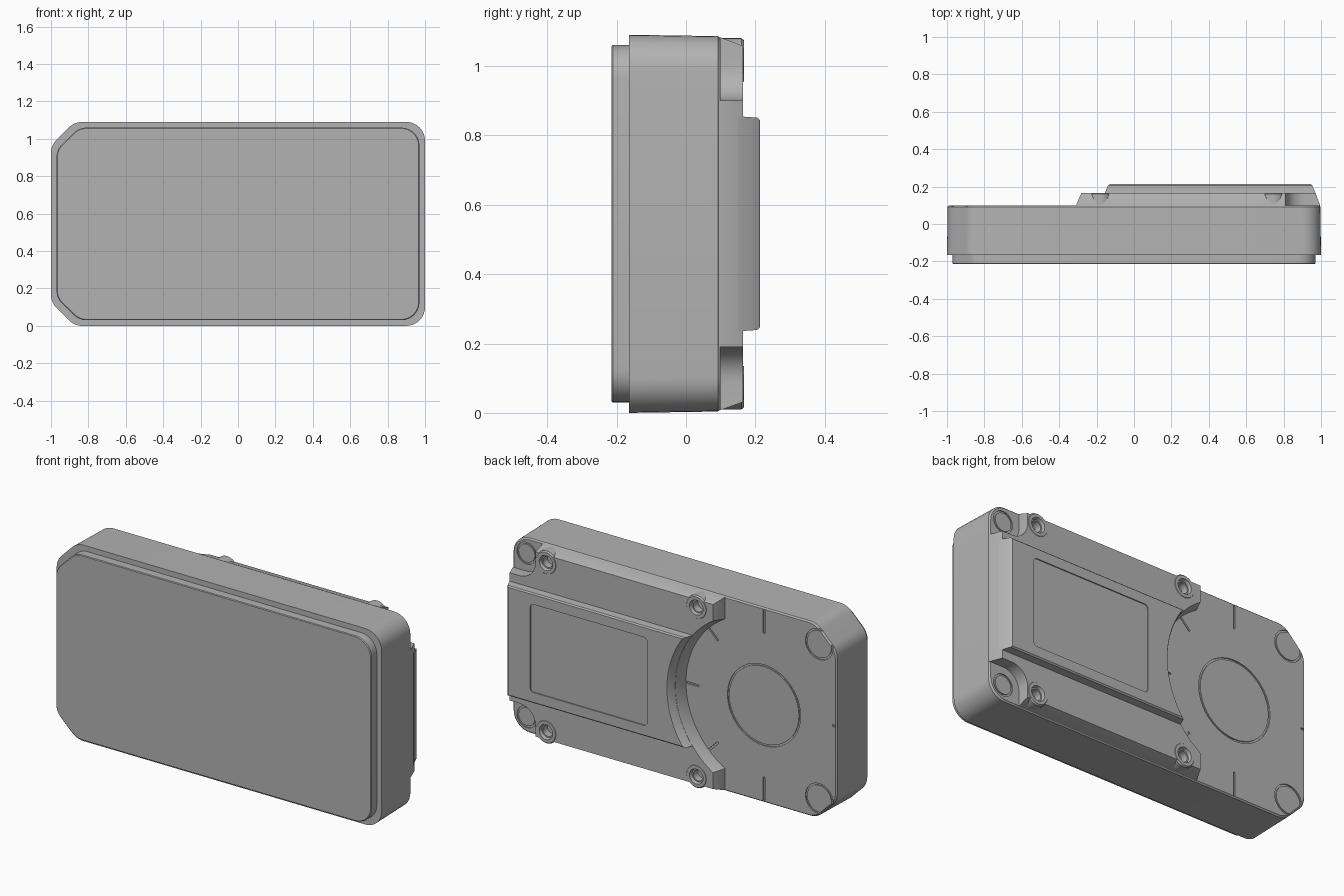
import bpy, bmesh, math
from mathutils import Vector

if "Cube" in bpy.data.objects:
    bpy.data.objects.remove(bpy.data.objects["Cube"])

ZC = 0.545            # mid height
DISC = (-0.55, ZC)    # centre of the round platter area
BACK = 0.10           # back face of the body

grey = bpy.data.materials.new("grey")
grey.use_nodes = True
grey.diffuse_color = (0.45, 0.45, 0.45, 1)
grey.node_tree.nodes["Principled BSDF"].inputs["Base Color"].default_value = grey.diffuse_color


def rounded(corners, steps=8):
    """Round each (x, z, radius) corner of a convex outline."""
    out = []
    n = len(corners)
    for i, (x, z, r) in enumerate(corners):
        p = Vector((x, z))
        a = (Vector(corners[i - 1][:2]) - p).normalized()
        b = (Vector(corners[(i + 1) % n][:2]) - p).normalized()
        half = a.angle(b) / 2
        centre = p + (a + b).normalized() * (r / math.sin(half))
        start = p + a * (r / math.tan(half)) - centre
        end = p + b * (r / math.tan(half)) - centre
        sweep = start.angle_signed(end)
        for k in range(steps + 1):
            t = -sweep * k / steps
            out.append((centre.x + start.x * math.cos(t) - start.y * math.sin(t),
                        centre.y + start.x * math.sin(t) + start.y * math.cos(t)))
    return out


def inset(pts, d):
    return [(x * (1 - d), ZC + (z - ZC) * (1 - d / ZC)) for x, z in pts]


def circle(x, z, r, n=40):
    return [(x + r * math.cos(math.tau * i / n), z + r * math.sin(math.tau * i / n)) for i in range(n)]


def loft(name, rings, closed=False):
    """Skin matching outlines given as (y, points); closed joins last to first."""
    bm = bmesh.new()
    loops = [[bm.verts.new((x, y, z)) for x, z in pts] for y, pts in rings]
    pairs = list(zip(loops, loops[1:]))
    if closed:
        pairs.append((loops[-1], loops[0]))
    else:
        bm.faces.new(loops[0])
        bm.faces.new(loops[-1])
    for lo, hi in pairs:
        for i in range(len(lo)):
            j = (i + 1) % len(lo)
            bm.faces.new((lo[i], lo[j], hi[j], hi[i]))
    bmesh.ops.recalc_face_normals(bm, faces=bm.faces)
    mesh = bpy.data.meshes.new(name)
    bm.to_mesh(mesh)
    bm.free()
    mesh.materials.append(grey)
    obj = bpy.data.objects.new(name, mesh)
    bpy.context.collection.objects.link(obj)
    return obj


def groove_ring(x, z, r):
    w = 0.005
    return loft("ring_cutter", [(0.094, circle(x, z, r - w)), (0.12, circle(x, z, r - w)),
                                (0.12, circle(x, z, r + w)), (0.094, circle(x, z, r + w))], True)


def groove_tick(angle, r0, r1):
    u = Vector((math.cos(angle), math.sin(angle)))
    v = Vector((-u.y, u.x)) * 0.005
    c = Vector(DISC)
    pts = [tuple(p) for p in (c + u * r0 - v, c + u * r1 - v, c + u * r1 + v, c + u * r0 + v)]
    return loft("tick_cutter", [(0.092, pts), (0.12, pts)])


def cut(obj, cutters):
    for c in cutters:
        mod = obj.modifiers.new("cut", "BOOLEAN")
        mod.operation = "DIFFERENCE"
        mod.solver = "EXACT"
        mod.object = c
        c.hide_render = True


def arc(r, z_max):
    """Quarter of the platter wall from the middle up to z_max above it."""
    top = math.asin(z_max / r)
    return [(DISC[0] + r * math.cos(top * i / 24), ZC + r * math.sin(top * i / 24)) for i in range(25)]


def mirrored(upper):
    """Complete an outline whose first point is on the middle line."""
    return upper + [(x, 2 * ZC - z) for x, z in reversed(upper[1:])]


# Body with chamfered right corners and round left corners
outline = rounded([(-1, 0.125, 0.1), (-1, 0.965, 0.1), (-0.875, 1.09, 0.1),
                   (1, 1.09, 0.1), (1, 0, 0.1), (-0.875, 0, 0.1)])
body = loft("body", [(-0.165, outline), (BACK - 0.008, inset(outline, 0.004)), (BACK, inset(outline, 0.011))])

# Front cover plate
plate = inset(outline, 0.03)
front_cover = loft("front_cover", [(-0.215, inset(plate, 0.004)), (-0.211, plate), (-0.16, plate)])


# Lower raised step with corner notches; t runs from its base to its top
def lower_step_outline(t):
    tip = -0.31 + 0.028 * t
    r = 0.48 + 0.02 * t
    z_top = 1.082 - 0.024 * t
    notch = [(0.91 + 0.1 * math.cos(a), 1.0 + 0.1 * math.sin(a))
             for a in (math.pi + math.pi / 2 * i / 8 for i in range(9))]
    upper = arc(r, math.sqrt(r * r - (tip - DISC[0]) ** 2))
    upper += [(tip, z_top), (0.81, z_top)] + notch + [(0.995 - 0.025 * t, 0.9)]
    return mirrored(upper)


lower_step = loft("lower_step", [(BACK - 0.02, lower_step_outline(0)), (BACK, lower_step_outline(0)),
                                 (0.165, lower_step_outline(1))])


# Upper raised step
def upper_step_outline(r, half, x_end):
    return mirrored(arc(r, half) + [(x_end, ZC + half)])


upper_step = loft("upper_step", [(0.15, upper_step_outline(0.497, 0.31, 0.977)),
                                 (0.206, upper_step_outline(0.512, 0.306, 0.953)),
                                 (0.213, upper_step_outline(0.518, 0.299, 0.945))])

# Screw bosses with countersunk holes
bosses, holes = [], []
for x in (-0.18, 0.745):
    for side in (-1, 1):
        z = ZC + side * 0.47
        bosses.append(loft("screw_boss", [(0.09, circle(x, z, 0.065)), (0.16, circle(x, z, 0.065)),
                                          (0.167, circle(x, z, 0.059))]))
        hole = loft("hole_cutter", [(0.11, circle(x, z, 0.03)), (0.15, circle(x, z, 0.03)),
                                    (0.15, circle(x, z, 0.037)), (0.18, circle(x, z, 0.045))])
        cut(bosses[-1], [hole])
        holes.append(hole)
cut(lower_step, holes)

# Shallow label recess
label = rounded([(0.09, 0.3, 0.02), (0.09, 0.79, 0.02), (0.81, 0.79, 0.02), (0.81, 0.3, 0.02)])
recess = loft("label_cutter", [(0.207, label), (0.23, label)])
cut(upper_step, [recess])

# Engraved rings and ticks on the back face
engraving = [groove_ring(*DISC, 0.22)]
for side in (-1, 1):
    engraving.append(groove_ring(-0.89, ZC + side * 0.43, 0.08))
    engraving.append(groove_ring(0.91, ZC + side * 0.455, 0.055))
    engraving.append(groove_tick(side * math.pi / 2, 0.4, 0.53))
    engraving.append(groove_tick(side * math.pi / 4, 0.4, 0.48))
engraving.append(groove_tick(0, 0.4, 0.48))
engraving.append(groove_tick(math.pi, 0.42, 0.44))
cut(body, engraving)

# Apply the cuts, drop the cutters and smooth the round walls
parts = [body, front_cover, lower_step, upper_step] + bosses
graph = bpy.context.evaluated_depsgraph_get()
for obj in parts:
    mesh = bpy.data.meshes.new_from_object(obj.evaluated_get(graph))
    obj.modifiers.clear()
    obj.data = mesh
for cutter in holes + engraving + [recess]:
    bpy.data.objects.remove(cutter)
bpy.ops.object.select_all(action="DESELECT")
for obj in parts:
    obj.select_set(True)
bpy.context.view_layer.objects.active = body
bpy.ops.object.shade_smooth_by_angle(angle=math.radians(30))
